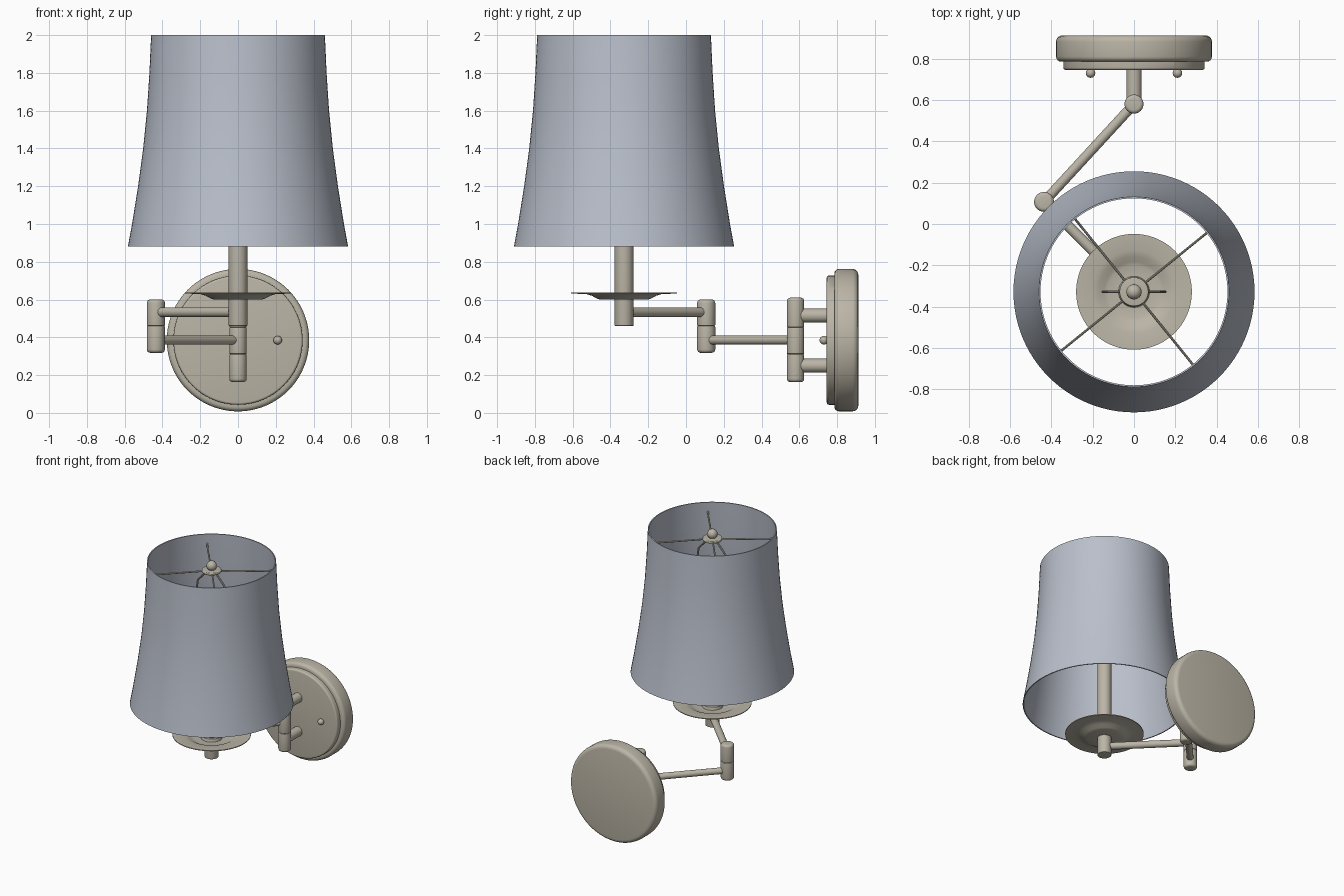
import bpy, math
from mathutils import Vector

if "Cube" in bpy.data.objects:
    bpy.data.objects.remove(bpy.data.objects["Cube"])


def material(name, rgb):
    m = bpy.data.materials.new(name)
    m.diffuse_color = (*rgb, 1)
    m.use_nodes = True
    m.node_tree.nodes["Principled BSDF"].inputs["Base Color"].default_value = m.diffuse_color
    return m


METAL = material("brushed nickel", (0.50, 0.465, 0.385))
FABRIC = material("blue grey fabric", (0.49, 0.525, 0.60))


def lathe(name, profile, origin, axis=(0, 0, 1), mat=METAL, n=64, closed=False):
    """Revolve (radius, height) points about an axis; zero-radius ends become poles."""
    rot = Vector((0, 0, 1)).rotation_difference(Vector(axis).normalized())
    verts, rings, faces = [], [], []
    for r, h in profile:
        k = 1 if r < 1e-6 else n
        rings.append((len(verts), k))
        for i in range(k):
            a = 2 * math.pi * i / n
            verts.append(Vector(origin) + rot @ Vector((r * math.cos(a), r * math.sin(a), h)))
    pairs = list(zip(rings, rings[1:]))
    if closed:
        pairs.append((rings[-1], rings[0]))
    for (a, ka), (b, kb) in pairs:
        for i in range(n):
            j = (i + 1) % n
            q = [a + i % ka, a + j % ka, b + j % kb, b + i % kb]
            faces.append(list(dict.fromkeys(q)))
    me = bpy.data.meshes.new(name)
    me.from_pydata(verts, [], faces)
    me.materials.append(mat)
    ob = bpy.data.objects.new(name, me)
    bpy.context.collection.objects.link(ob)
    bpy.ops.object.select_all(action='DESELECT')
    ob.select_set(True)
    bpy.context.view_layer.objects.active = ob
    bpy.ops.object.shade_smooth_by_angle(angle=math.radians(35))
    return ob


def rounded(r, h0, h1, b0, b1, steps=4):
    """Cylinder profile with rounded bottom (b0) and top (b1) edges."""
    quarter = [math.pi / 2 * i / steps for i in range(steps + 1)]
    low = [(r - b0 + b0 * math.sin(t), h0 + b0 - b0 * math.cos(t)) for t in quarter]
    high = [(r - b1 + b1 * math.cos(t), h1 - b1 + b1 * math.sin(t)) for t in quarter]
    return [(0, h0)] + low + high + [(0, h1)]


def rod(name, a, b, r, n=24):
    a, b = Vector(a), Vector(b)
    d = (b - a).length
    return lathe(name, [(0, 0), (r, 0), (r, d), (0, d)], a, b - a, n=n)


def ball(name, c, r):
    pts = [(r * math.sin(math.pi * i / 12), -r * math.cos(math.pi * i / 12)) for i in range(13)]
    return lathe(name, pts, c, n=24)


LAMP = Vector((0, -0.328, 0))
WALL = Vector((0, 0.58, 0))
ELBOW = Vector((-0.435, 0.107, 0))
up = lambda z: Vector((0, 0, z))

# wall plate with stepped front and two screws
PLATE = (0, 0, 0.385)
lathe("wall_plate", rounded(0.377, 0.785, 0.912, 0.025, 0.03), PLATE, (0, 1, 0), n=96)
lathe("wall_plate_step", rounded(0.342, 0.745, 0.80, 0.012, 0.0), PLATE, (0, 1, 0), n=96)
for s in (-1, 1):
    ball("plate_screw", (s * 0.21, 0.73, 0.385), 0.023)
    rod("screw_neck", (s * 0.21, 0.73, 0.385), (s * 0.21, 0.76, 0.385), 0.014)

# wall hinge: fixed knuckles on posts, swinging knuckle between
for z in (0.25, 0.515):
    rod("hinge_post", WALL + up(z), (0, 0.76, z), 0.037, 32)
lathe("hinge_lower", rounded(0.046, 0.163, 0.311, 0.018, 0.005), WALL, n=40)
lathe("hinge_middle", rounded(0.046, 0.312, 0.452, 0.005, 0.005), WALL, n=40)
lathe("hinge_upper", rounded(0.046, 0.453, 0.610, 0.005, 0.018), WALL, n=40)

# swing arm and elbow
rod("lower_arm", WALL + up(0.385), ELBOW + up(0.385), 0.024)
lathe("elbow_lower", rounded(0.048, 0.318, 0.460, 0.018, 0.005), ELBOW, n=40)
lathe("elbow_upper", rounded(0.048, 0.461, 0.600, 0.005, 0.018), ELBOW, n=40)
rod("upper_arm", ELBOW + up(0.533), LAMP + up(0.533), 0.026)

# lamp stem and drip saucer
lathe("stem", rounded(0.05, 0.46, 1.35, 0.004, 0.01), LAMP, n=40)
lathe("saucer", [(0.04, 0.600), (0.127, 0.600), (0.145, 0.606), (0.17, 0.620), (0.20, 0.629),
                 (0.28, 0.632), (0.28, 0.638), (0.20, 0.636), (0.17, 0.628), (0.145, 0.614),
                 (0.127, 0.608), (0.075, 0.608), (0.07, 0.63), (0.04, 0.63)],
      LAMP, n=72, closed=True)

# tapered shade: thin flared shell
outer = [(0.583, 0.88), (0.561, 1.0), (0.529, 1.2), (0.502, 1.4),
         (0.482, 1.6), (0.469, 1.8), (0.460, 2.0)]
inner = [(r - 0.008, z) for r, z in reversed(outer)]
lathe("shade", outer + inner, LAMP, mat=FABRIC, n=96, closed=True)

# shade fitter: hub, finial, four spokes and the harp
lathe("fitter_hub", rounded(0.07, 1.915, 1.935, 0.006, 0.006), LAMP, n=40)
rod("finial_neck", LAMP + up(1.93), LAMP + up(1.96), 0.018)
ball("finial", LAMP + up(1.962), 0.037)
for i in range(4):
    a = math.radians(39 + 90 * i)
    d = Vector((math.cos(a), math.sin(a), 0))
    rod("spoke", LAMP + d * 0.05 + up(1.922), LAMP + d * 0.40 + up(1.905), 0.006, 10)
    rod("spoke_end", LAMP + d * 0.40 + up(1.905), LAMP + d * 0.456 + up(1.925), 0.006, 10)
for s in (-1, 1):
    d = Vector((s, 0, 0))
    path = [d * 0.03 + up(1.92), d * 0.12 + up(1.82), d * 0.15 + up(1.6), d * 0.04 + up(1.3)]
    for p, q in zip(path, path[1:]):
        rod("harp", LAMP + p, LAMP + q, 0.007, 10)
